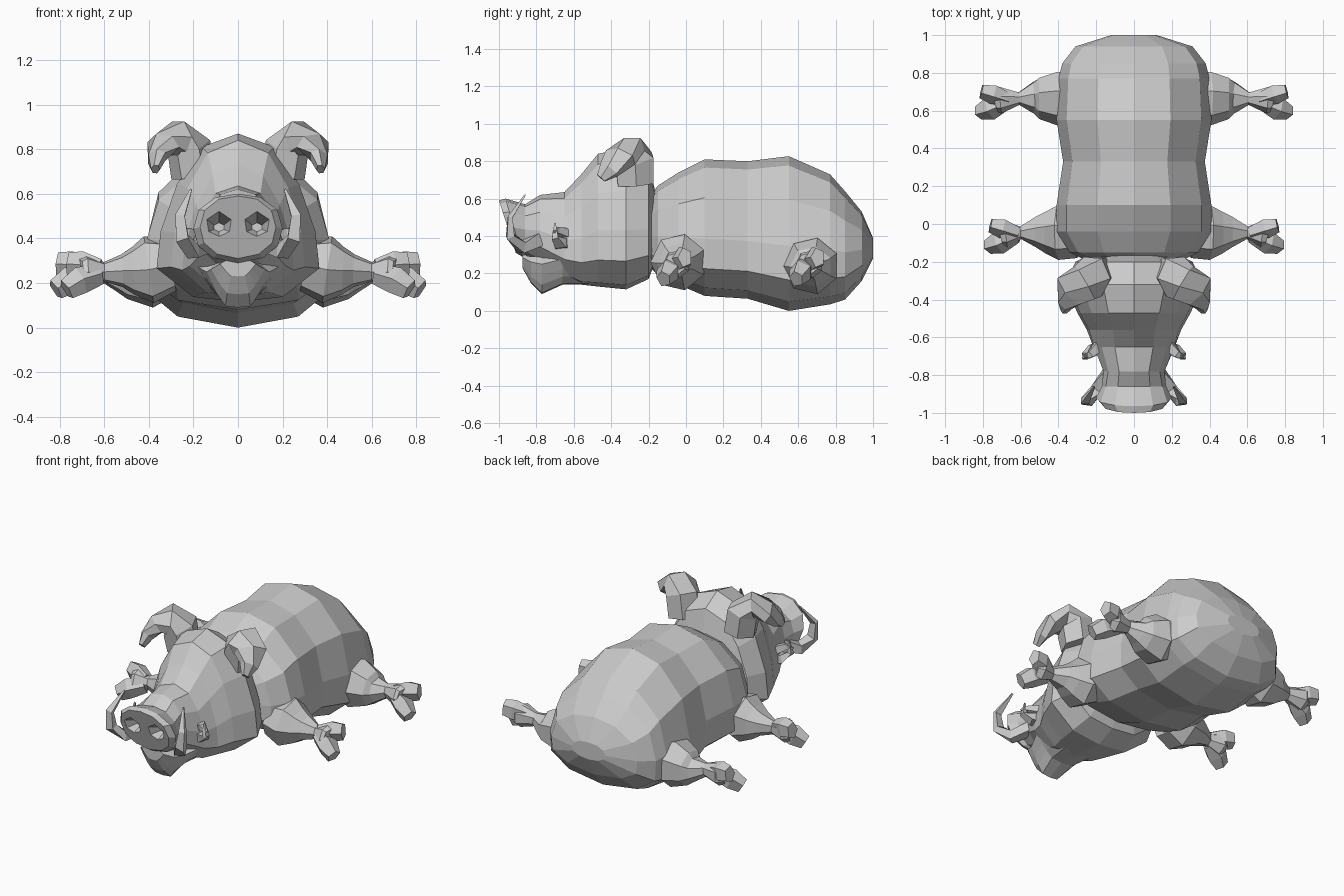
import bpy, bmesh, math
from mathutils import Vector

ROUND = [(0, 0), (.55, .07), (.9, .25), (1, .5), (.88, .77), (.5, .95), (0, 1)]
PEAR = [(0, 0), (.66, .06), (1, .2), (1, .42), (.87, .72), (.47, .94), (0, 1)]
JOWL = [(0, 0), (.55, .03), (1, .2), (.95, .42), (.75, .7), (.45, .92), (0, 1)]


def skin(name, rings, mirror=False):
    """Skin a list of equal-length rings into a closed flat-shaded mesh."""
    bm = bmesh.new()
    vs = [[bm.verts.new(p) for p in r] for r in rings]
    n = len(vs[0])
    for a, b in zip(vs, vs[1:]):
        for i in range(n):
            j = (i + 1) % n
            bm.faces.new((a[i], a[j], b[j], b[i]))
    bm.faces.new(vs[0])
    bm.faces.new(vs[-1])
    bmesh.ops.recalc_face_normals(bm, faces=bm.faces)
    me = bpy.data.meshes.new(name)
    bm.to_mesh(me)
    bm.free()
    ob = bpy.data.objects.new(name, me)
    bpy.context.collection.objects.link(ob)
    if mirror:
        ob.modifiers.new("mirror", 'MIRROR')
    return ob


def hull(name, rows, sec):
    """Rows: (y, bottom z, top z, half width, lean of top, roundness)."""
    rings = []
    for y, lo, hi, w, lean, k in rows:
        half = [(a * (1 - k) + c * k, b * (1 - k) + d * k)
                for (a, b), (c, d) in zip(sec, ROUND)]
        full = half + [(-u, t) for u, t in half[-2:0:-1]]
        rings.append([(u * w, y + lean * t, lo + (hi - lo) * t) for u, t in full])
    return skin(name, rings)


def tube(name, pts, side, n=6):
    """Mirrored tube; pts: (x, y, z, radius along side, radius across)."""
    P = [Vector(p[:3]) for p in pts]
    rings = []
    for i, p in enumerate(pts):
        t = (P[min(i + 1, len(P) - 1)] - P[max(i - 1, 0)]).normalized()
        s = Vector(side)
        s = (s - t * s.dot(t)).normalized()
        m = t.cross(s)
        rings.append([P[i] + s * p[3] * math.cos(a) + m * p[4] * math.sin(a)
                      for a in [math.tau * (j + .5) / n for j in range(n)]])
    return skin(name, rings, True)


# barrel body
hull("body", [(-.2, .24, .6, .24, 0, 0), (-.15, .19, .67, .34, 0, 0),
              (-.04, .14, .74, .41, 0, 0), (.1, .08, .81, .41, 0, 0),
              (.33, .065, .8, .375, 0, 0), (.55, .0, .827, .41, 0, 0),
              (.77, .035, .73, .4, 0, 0), (.85, .06, .64, .38, 0, .2),
              (.94, .16, .53, .31, 0, .4), (1, .28, .39, .12, 0, 1)], PEAR)

# head with snout
head = hull("head", [(-.165, .26, .64, .24, 0, 0), (-.2, .17, .8, .31, 0, 0),
                     (-.32, .115, .87, .365, 0, 0), (-.47, .13, .84, .3, 0, 0),
                     (-.56, .14, .73, .25, 0, 0), (-.65, .18, .635, .22, 0, .2),
                     (-.78, .26, .62, .165, 0, .6), (-.86, .3, .57, .17, 0, 1),
                     (-.875, .29, .6, .2, -.09, 1), (-.91, .31, .59, .17, -.09, 1)], JOWL)

# nostrils
cutter = tube("nostril_cutter", [(.085, -.88, .45, .025, .02), (.085, -1.02, .46, .085, .08)],
              (1, 0, 0), 6)
cutter.hide_render = True
cutter.hide_set(True)
cut = head.modifiers.new("nostrils", 'BOOLEAN')
cut.operation, cut.object, cut.solver = 'DIFFERENCE', cutter, 'EXACT'

# lower jaw, narrowing downward to the chin
jaw = [(0, 0), (.4, .03), (.62, .25), (.8, .5), (1, .8), (.7, 1), (0, 1)]
hull("lower_jaw", [(-.5, .14, .32, .24, 0, 0), (-.66, .14, .31, .19, 0, 0),
                   (-.77, .09, .29, .14, 0, 0), (-.83, .15, .29, .12, 0, 0),
                   (-.875, .23, .3, .08, 0, 0)], jaw)

# folded ears
tube("ears", [(.2, -.27, .68, .11, .1), (.22, -.28, .81, .12, .1),
              (.26, -.31, .855, .11, .075), (.335, -.35, .82, .105, .06),
              (.365, -.41, .76, .065, .04), (.37, -.455, .71, .03, .02)], (0, 1, .3), 6)

# tusks
tube("large_tusks", [(.13, -.78, .38, .04, .05), (.2, -.88, .34, .045, .04),
                     (.25, -.94, .4, .04, .03), (.26, -.94, .5, .03, .018),
                     (.21, -.86, .62, .006, .005)], (1, 0, 0), 4)
tube("small_tusks", [(.16, -.65, .36, .05, .045), (.22, -.67, .36, .045, .035),
                     (.26, -.7, .39, .025, .02), (.25, -.7, .47, .005, .005)], (0, 1, 0), 4)
tube("cheek_spikes", [(.16, -.62, .4, .045, .04), (.23, -.69, .43, .025, .025),
                      (.275, -.71, .42, .005, .005)], (0, 1, 0), 4)

# splayed legs with two-toed hooves
for name, y, x, z in (("front", -.04, 0, .26), ("hind", .67, .03, .24)):
    tube(name + "_legs", [(.3, y, z + .02, .14, .12), (.4, y, z, .15, .155),
                          (.47 + x, y, z - .005, .115, .11), (.52 + x * .5, y, z - .005, .085, .075),
                          (.6 + x * .3, y - .005, .25, .035, .045),
                          (.68 + x, y - .01, .25, .075, .075), (.71 + x, y - .02, .25, .06, .06)],
         (0, 1, 0), 7)
    x *= 1.6
    tube(name + "_upper_toes", [(.62 + x, y - .01, .26, .04, .05), (.7 + x, y + .02, .28, .055, .065),
                                (.76 + x, y + .035, .285, .04, .055)], (0, 1, 0), 5)
    tube(name + "_lower_toes", [(.62 + x, y - .02, .24, .04, .05), (.71 + x, y - .055, .21, .065, .065),
                                (.77 + x, y - .08, .17, .04, .05)], (0, 1, 0), 5)
